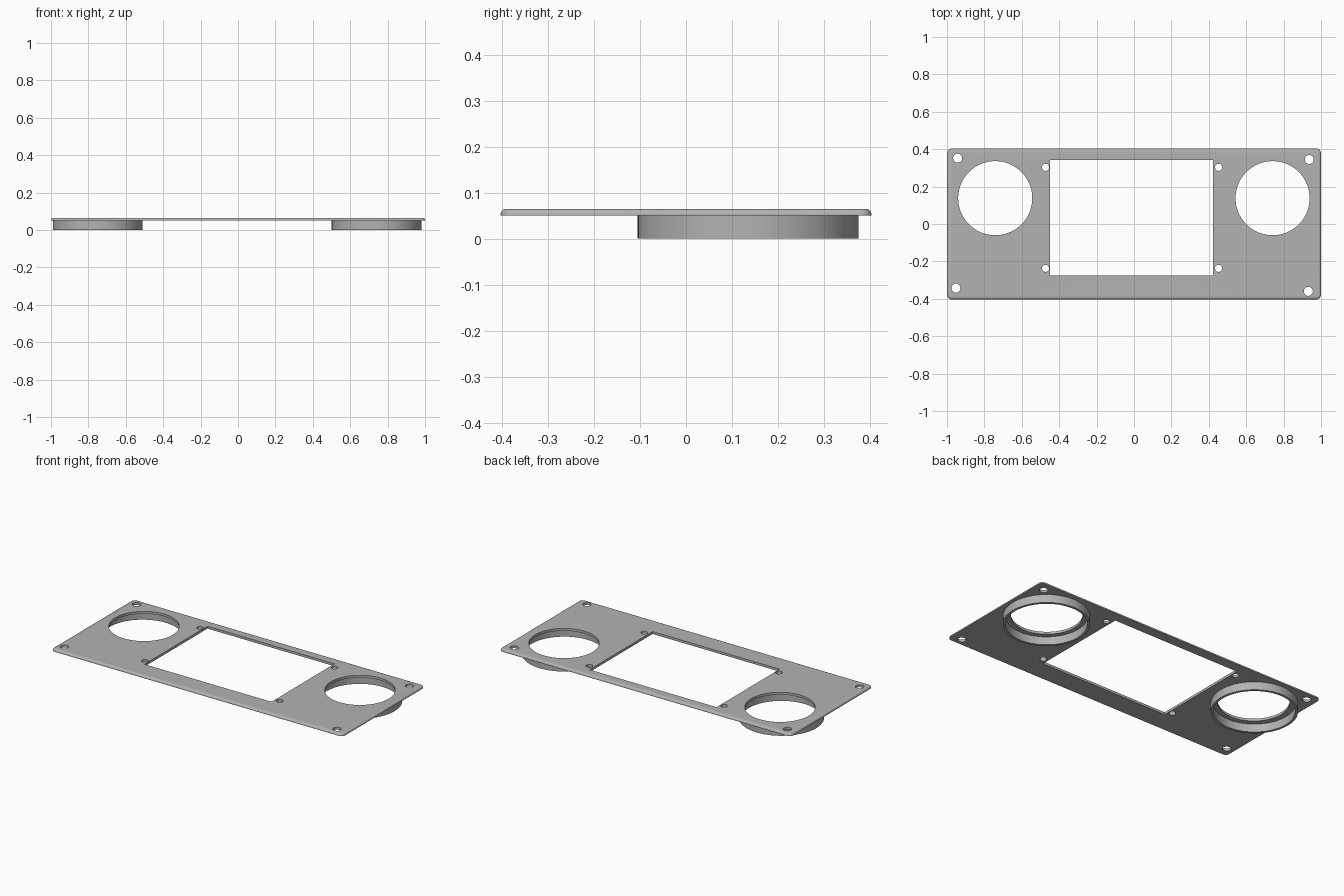
import bpy, bmesh, math
from mathutils import Matrix, Vector

old = bpy.data.objects.get("Cube")
if old:
    bpy.data.objects.remove(old, do_unlink=True)

GREY = (0.45, 0.45, 0.45, 1)
mat = bpy.data.materials.new("mid grey")
mat.use_nodes = True
mat.diffuse_color = GREY
mat.node_tree.nodes["Principled BSDF"].inputs["Base Color"].default_value = GREY

BOTTOM, TOP = 0.05, 0.065     # plate heights
HALF_Y = 0.403


def to_object(name, bm):
    mesh = bpy.data.meshes.new(name)
    bmesh.ops.recalc_face_normals(bm, faces=bm.faces)
    bm.to_mesh(mesh)
    bm.free()
    mesh.materials.append(mat)
    obj = bpy.data.objects.new(name, mesh)
    bpy.context.collection.objects.link(obj)
    return obj


def add_box(bm, x0, x1, y0, y1, z0, z1):
    size = Matrix.Diagonal((x1 - x0, y1 - y0, z1 - z0, 1))
    middle = Matrix.Translation(((x0 + x1) / 2, (y0 + y1) / 2, (z0 + z1) / 2))
    bmesh.ops.create_cube(bm, size=1, matrix=middle @ size)


def add_cylinder(bm, x, y, radius, sides):
    bmesh.ops.create_cone(bm, cap_ends=True, segments=sides, radius1=radius,
                          radius2=radius, depth=0.1,
                          matrix=Matrix.Translation((x, y, TOP)))


def smooth(obj):
    bpy.ops.object.select_all(action="DESELECT")
    obj.select_set(True)
    bpy.context.view_layer.objects.active = obj
    bpy.ops.object.shade_smooth_by_angle(angle=math.radians(30))


# Plate: rounded corners, then a rounded upper rim
bm = bmesh.new()
add_box(bm, -1, 1, -HALF_Y, HALF_Y, BOTTOM, TOP)
upright = [e for e in bm.edges if abs((e.verts[0].co - e.verts[1].co).z) > 0.001]
bmesh.ops.bevel(bm, geom=upright, offset=0.025, segments=6, profile=0.5,
                affect="EDGES")
rim = [e for e in bm.edges if all(v.co.z > TOP - 0.001 for v in e.verts)]
bmesh.ops.bevel(bm, geom=rim, offset=0.012, segments=4, profile=0.5,
                affect="EDGES")
plate = to_object("face_plate", bm)

# Openings: window, two round openings, screw holes
bm = bmesh.new()
add_box(bm, -0.45, 0.422, -0.275, 0.343, 0, 0.1)
for x in (-0.742, 0.741):
    add_cylinder(bm, x, 0.138, 0.198, 96)
for x, y in ((-0.943, 0.352), (0.937, 0.345), (-0.952, -0.343), (0.932, -0.36)):
    add_cylinder(bm, x, y, 0.024, 32)
for x in (-0.473, 0.452):
    for y in (-0.237, 0.303):
        add_cylinder(bm, x, y, 0.019, 32)
cutter = to_object("opening_cutter", bm)
cutter.hide_render = True

cut = plate.modifiers.new("openings", "BOOLEAN")
cut.operation = "DIFFERENCE"
cut.solver = "EXACT"
cut.object = cutter
bpy.context.view_layer.objects.active = plate
bpy.ops.object.modifier_apply(modifier=cut.name)
bpy.data.objects.remove(cutter, do_unlink=True)
smooth(plate)


# Collars: thin-walled rings hanging under the round openings
def collar(name, x, y, inner, outer, sides=96):
    bm = bmesh.new()
    profile = [(inner, 0), (outer, 0), (outer, BOTTOM), (inner, BOTTOM)]
    verts = [bm.verts.new(Vector((r, 0, z))) for r, z in profile]
    edges = [bm.edges.new((verts[i], verts[(i + 1) % 4])) for i in range(4)]
    bmesh.ops.spin(bm, geom=verts + edges, cent=(0, 0, 0), axis=(0, 0, 1),
                   angle=math.tau, steps=sides)
    bmesh.ops.remove_doubles(bm, verts=bm.verts, dist=0.0001)
    bmesh.ops.translate(bm, verts=bm.verts, vec=(x, y, 0))
    smooth(to_object(name, bm))


collar("right_collar", -0.75, 0.135, 0.225, 0.24)
collar("left_collar", 0.741, 0.135, 0.225, 0.24)
